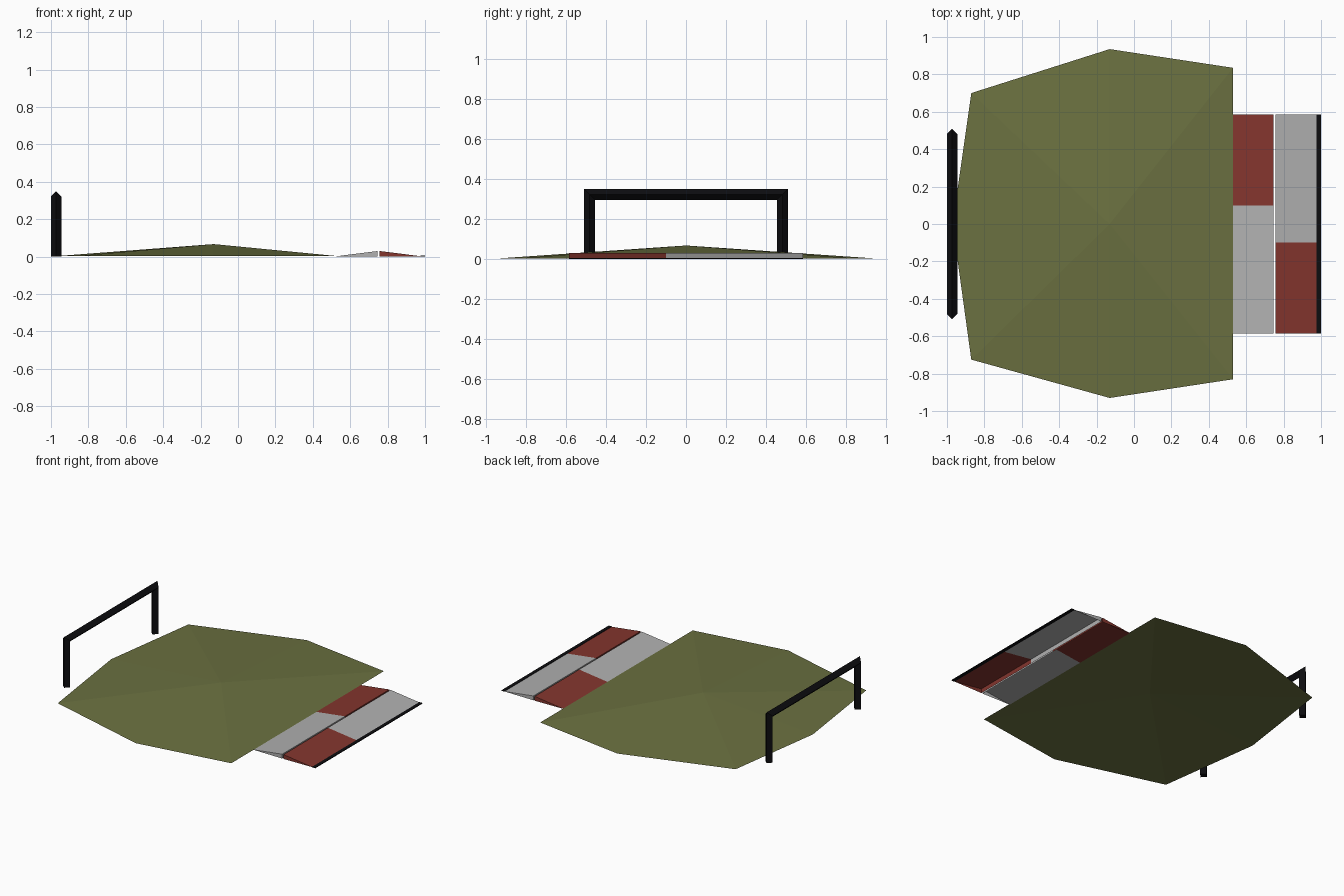
import bpy, bmesh

if "Cube" in bpy.data.objects:
    bpy.data.objects.remove(bpy.data.objects["Cube"])


def material(name, rgb):
    m = bpy.data.materials.new(name)
    m.diffuse_color = (*rgb, 1)
    m.use_nodes = True
    m.node_tree.nodes["Principled BSDF"].inputs["Base Color"].default_value = m.diffuse_color
    return m


OLIVE = material("olive", (0.147, 0.165, 0.052))
RED = material("brick_red", (0.23, 0.036, 0.027))
GREY = material("light_grey", (0.44, 0.44, 0.44))
BLACK = material("black", (0.004, 0.004, 0.005))


def mesh_object(name, verts, faces, mat):
    me = bpy.data.meshes.new(name)
    me.from_pydata(verts, [], faces)
    me.materials.append(mat)
    bm = bmesh.new()
    bm.from_mesh(me)
    bmesh.ops.recalc_face_normals(bm, faces=bm.faces)
    bm.to_mesh(me)
    bm.free()
    ob = bpy.data.objects.new(name, me)
    bpy.context.collection.objects.link(ob)
    return ob


# Low seven-sided canopy, open underneath
rim = [(-0.13, 0.935), (-0.87, 0.70), (-0.97, 0.0), (-0.87, -0.725),
       (-0.13, -0.93), (0.53, -0.83), (0.53, 0.835)]
n = len(rim)
mesh_object("mound", [(x, y, 0.003) for x, y in rim] + [(-0.13, 0, 0.067)],
            [(i, (i + 1) % n, n) for i in range(n)], OLIVE)

# Hoop: diamond section tube swept along a mitred arch
r = 0.0275
cx, cy, cz = -0.9725, 0.4825, 0.3225
path = [(-cy, 0, -1, 0), (-cy, cz, -1, 1), (cy, cz, 1, 1), (cy, 0, 1, 0)]
verts = []
for y, z, oy, oz in path:
    verts += [(cx, y + oy * r, z + oz * r), (cx + r, y, z),
              (cx, y - oy * r, z - oz * r), (cx - r, y, z)]
faces = [(4 * s + k, 4 * s + (k + 1) % 4, 4 * s + 4 + (k + 1) % 4, 4 * s + 4 + k)
         for s in range(3) for k in range(4)]
mesh_object("hoop", verts, faces + [(0, 1, 2, 3), (12, 13, 14, 15)], BLACK)


# Ramp wedge section: slope, vertical wall and one end triangle, open below
def wedge(name, x_low, x_high, y_in, y_end, mat):
    verts = [(x_low, y_in, 0.002), (x_high, y_in, 0.03), (x_high, y_in, 0),
             (x_low, y_end, 0.002), (x_high, y_end, 0.03), (x_high, y_end, 0)]
    ob = mesh_object(name, verts, [(0, 1, 4, 3), (1, 2, 5, 4), (3, 4, 5)], mat)
    return ob


W = 0.585
wedge("inner_ramp_red", 0.525, 0.747, 0.1, W, RED)
wedge("inner_ramp_grey", 0.525, 0.747, 0.1, -W, GREY)
wedge("outer_ramp_grey", 0.98, 0.757, -0.1, W, GREY)
wedge("outer_ramp_red", 0.98, 0.757, -0.1, -W, RED)

# Thin black strip along the outer ramp edge
box = [(x, y, z) for x in (0.977, 1.0) for y in (-W, W) for z in (0, 0.005)]
mesh_object("ramp_edge_strip", box,
            [(0, 1, 3, 2), (4, 5, 7, 6), (0, 1, 5, 4), (2, 3, 7, 6),
             (0, 2, 6, 4), (1, 3, 7, 5)], BLACK)
